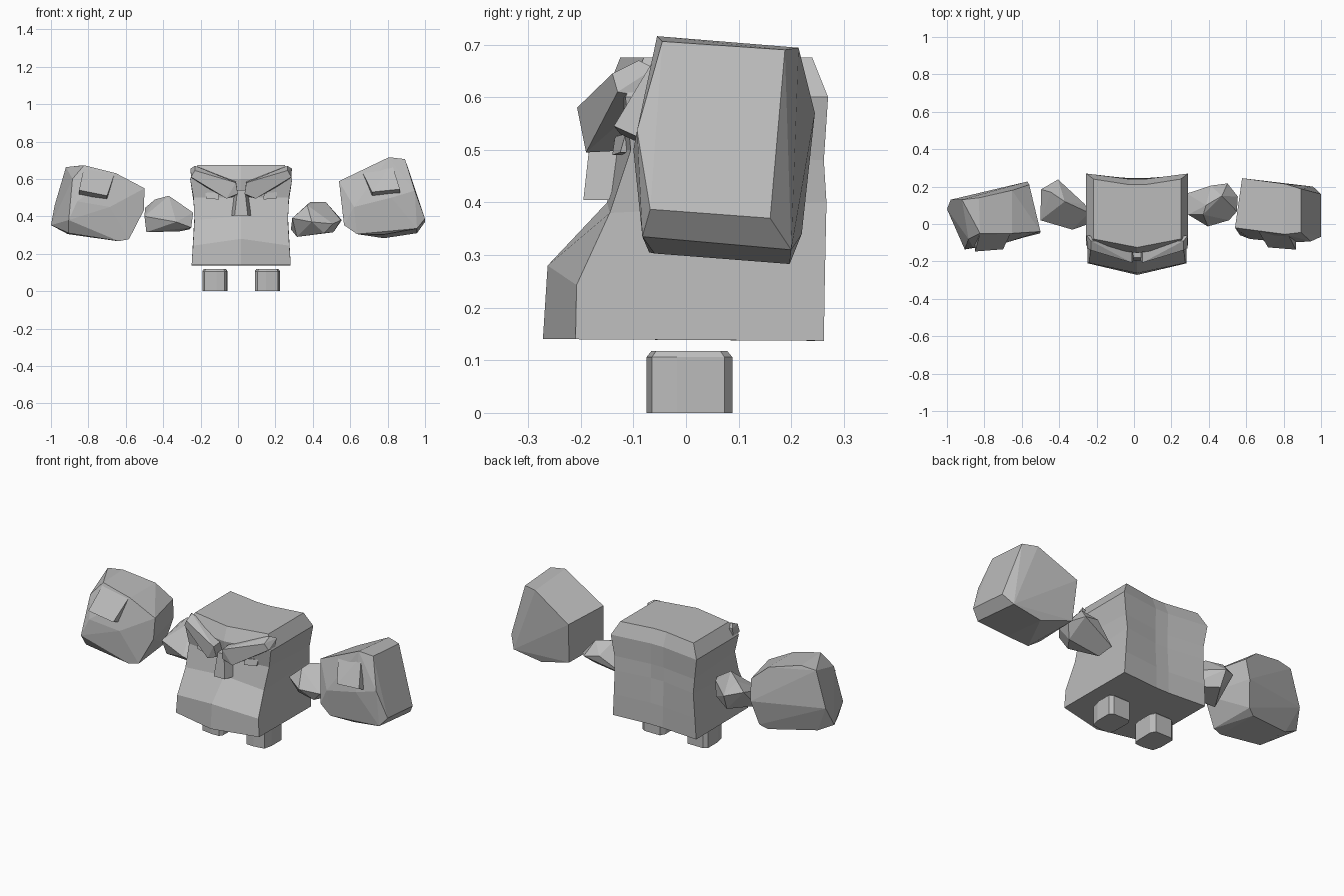
import bpy, bmesh, math
from mathutils import Vector

stone = bpy.data.materials.new("grey stone")
stone.diffuse_color = (0.5, 0.5, 0.5, 1)
CX = 0.017  # symmetry plane of head and feet


def finish(name, bm):
    bmesh.ops.recalc_face_normals(bm, faces=bm.faces[:])
    me = bpy.data.meshes.new(name)
    bm.to_mesh(me)
    bm.free()
    me.materials.append(stone)
    ob = bpy.data.objects.new(name, me)
    bpy.context.collection.objects.link(ob)
    return ob


def rock(name, pts, angle=9):
    """Convex faceted stone around a few corner points."""
    bm = bmesh.new()
    for p in pts:
        bm.verts.new(p)
    res = bmesh.ops.convex_hull(bm, input=bm.verts[:])
    loose = [v for v in bm.verts if not v.link_faces]
    bmesh.ops.delete(bm, geom=loose, context='VERTS')
    bmesh.ops.dissolve_limit(bm, angle_limit=math.radians(angle),
                             verts=bm.verts[:], edges=bm.edges[:])
    return finish(name, bm)


def rock_pair(name, pts):
    rock("right_" + name, pts)
    rock("left_" + name, [(2 * CX - x, y, z) for x, y, z in pts])


def loft(name, rings):
    bm = bmesh.new()
    rows = [[bm.verts.new(p) for p in r] for r in rings]
    n = len(rows[0])
    for a, b in zip(rows, rows[1:]):
        for i in range(n):
            j = (i + 1) % n
            bm.faces.new((a[i], a[j], b[j], b[i]))
    bm.faces.new(rows[0][::-1])
    bm.faces.new(rows[-1])
    return finish(name, bm)


# Head block with jutting jaw: half width, front side y/z, front middle y/z,
# back side y, back middle y, back z
levels = [
    (0.265, -0.21, 0.14, -0.272, 0.14, 0.262, 0.245, 0.137),
    (0.258, -0.208, 0.243, -0.263, 0.28, 0.264, 0.243, 0.26),
    (0.25, -0.145, 0.38, -0.15, 0.40, 0.267, 0.235, 0.40),
    (0.255, -0.105, 0.50, -0.135, 0.50, 0.262, 0.235, 0.48),
    (0.273, -0.115, 0.60, -0.155, 0.60, 0.27, 0.24, 0.60),
    (0.233, -0.08, 0.675, -0.125, 0.675, 0.24, 0.21, 0.675),
]
rings = []
for w, fy, fz, my, mz, by, cy, bz in levels:
    rings.append([(CX - w, fy, fz), (CX, my, mz), (CX + w, fy, fz),
                  (CX + w, by, bz), (CX + 0.04, cy, bz),
                  (CX - 0.04, cy, bz), (CX - w, by, bz)])
loft("head_body", rings)

# Slanted angry brows
rock_pair("brow", [
    (0.045, -0.207, 0.58), (0.035, -0.195, 0.52), (0.095, -0.19, 0.495),
    (0.045, -0.10, 0.59), (0.04, -0.10, 0.51), (0.095, -0.09, 0.50),
    (0.265, -0.14, 0.645), (0.285, -0.13, 0.61), (0.265, -0.09, 0.67),
    (0.288, -0.06, 0.655), (0.285, -0.07, 0.60)])

# Small eyes
rock_pair("eye", [
    (0.135, -0.14, 0.49), (0.14, -0.135, 0.525), (0.205, -0.125, 0.495),
    (0.21, -0.115, 0.53), (0.135, -0.09, 0.49), (0.14, -0.09, 0.525),
    (0.205, -0.08, 0.495), (0.21, -0.08, 0.53)])

# Wedge nose
rock("nose", [(CX + s * x, y, z) for s in (-1, 1) for x, y, z in (
    (0.035, -0.195, 0.405), (0.02, -0.18, 0.54), (0.055, -0.135, 0.405),
    (0.04, -0.10, 0.54), (0.05, -0.09, 0.405))])

# Stubby chamfered feet
foot = [(0.092, -0.055), (0.105, -0.073), (0.15, -0.075), (0.213, -0.065),
        (0.225, -0.017), (0.225, 0.073), (0.205, 0.088), (0.105, 0.088),
        (0.09, 0.06)]
fc = Vector((0.158, 0.005))
foot_pts = [(x, y, z) for x, y in foot for z in (0, 0.106)]
foot_pts += [(*(fc + (Vector(p) - fc) * 0.88), 0.118) for p in foot]
rock_pair("foot", foot_pts)

# Floating arm stones
rock("left_arm_stone", [
    (-.50, .02, .40), (-.49, .05, .315), (-.497, .185, .445),
    (-.444, .17, .49), (-.37, .12, .51), (-.406, .238, .42),
    (-.262, .105, .42), (-.24, .06, .42), (-.25, -.003, .34),
    (-.33, -.03, .37), (-.40, .01, .38), (-.31, .06, .32),
    (-.26, .10, .33), (-.40, .20, .33)])
rock("right_arm_stone", [
    (.283, .163, .33), (.29, .05, .39), (.41, .205, .42), (.50, .217, .40),
    (.47, .15, .476), (.385, .10, .476), (.555, .147, .38), (.55, .067, .38),
    (.508, .02, .36), (.395, -.013, .37), (.315, .10, .29),
    (.51, .10, .315), (.46, .03, .31), (.37, .05, .46)])

# Big fists
rock("right_fist", [
    (.893, -.045, .706), (.893, .188, .69), (1.0, .16, .37),
    (1.0, -.068, .387), (.945, -.093, .537), (.807, -.055, .716),
    (.81, .214, .694), (.957, .20, .31), (.957, -.083, .335),
    (.78, -.06, .303), (.78, .197, .283), (.54, -.02, .588),
    (.578, .245, .57), (.567, -.06, .353), (.59, .22, .34),
    (.636, -.07, .305), (.62, -.08, .45), (.82, -.10, .50)], 6)
rock("left_fist", [
    (-1.0, .08, .353), (-.98, .13, .46), (-.92, .13, .663),
    (-.885, -.08, .60), (-.905, -.136, .38), (-.905, -.09, .31),
    (-.91, .10, .305), (-.823, -.05, .673), (-.83, .14, .673),
    (-.652, -.05, .63), (-.652, .18, .63), (-.50, -.04, .55),
    (-.56, .21, .55), (-.503, -.05, .433), (-.57, .227, .43),
    (-.583, -.07, .278), (-.60, .19, .29), (-.636, -.08, .267),
    (-.64, .17, .267), (-.685, -.10, .45), (-.86, -.125, .48)], 6)

# Overhanging knuckle lips on the fists
rock("right_knuckle", [
    (.66, -.03, .645), (.82, -.05, .69), (.717, -.125, .53),
    (.866, -.137, .545), (.717, -.06, .50), (.866, -.06, .51),
    (.70, 0, .62), (.83, 0, .65)])
rock("left_knuckle", [
    (-.823, -.05, .665), (-.66, -.05, .628), (-.85, -.147, .54),
    (-.70, -.135, .51), (-.85, -.08, .50), (-.70, -.07, .485),
    (-.80, 0, .64), (-.68, 0, .61)])
